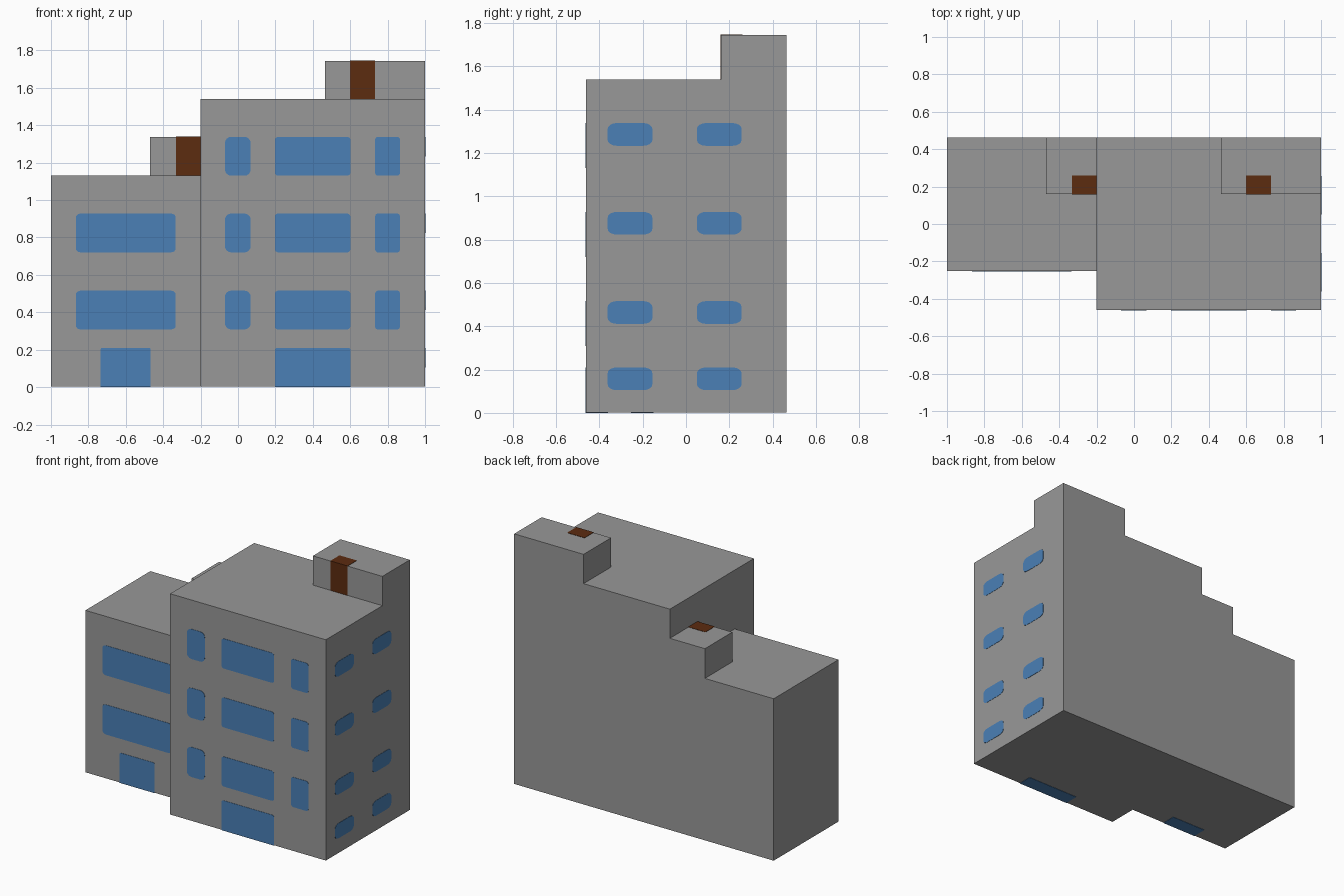
import bpy, bmesh, math

if "Cube" in bpy.data.objects:
    bpy.data.objects.remove(bpy.data.objects["Cube"])

OUT = 0.002  # how far panels stand proud of the walls


def material(name, rgb):
    m = bpy.data.materials.new(name)
    m.diffuse_color = (*rgb, 1)
    m.use_nodes = True
    m.node_tree.nodes["Principled BSDF"].inputs["Base Color"].default_value = m.diffuse_color
    return m


GREY = material("concrete grey", (0.314, 0.314, 0.314))
BLUE = material("window blue", (0.069, 0.216, 0.468))
BROWN = material("door brown", (0.107, 0.025, 0.005))


def finish(name, bm, mat):
    bmesh.ops.recalc_face_normals(bm, faces=bm.faces[:])
    me = bpy.data.meshes.new(name)
    bm.to_mesh(me)
    bm.free()
    me.materials.append(mat)
    ob = bpy.data.objects.new(name, me)
    bpy.context.collection.objects.link(ob)
    return ob


def box(name, x, y, z, mat):
    bm = bmesh.new()
    bmesh.ops.create_cube(bm, size=1)
    for v in bm.verts:
        for i, (lo, hi) in enumerate((x, y, z)):
            v.co[i] = hi if v.co[i] > 0 else lo
    return finish(name, bm, mat)


def panel(name, wall, u, z, ru, rz, side=False, door=False, depth=0.004):
    """Rounded panel set in a front wall (y = wall) or a right wall (x = wall)."""
    pts = []
    corners = ((u[1], z[1], -1, -1, 0), (u[0], z[1], 1, -1, 90),
               (u[0], z[0], 1, 1, 180), (u[1], z[0], -1, 1, 270))
    for cu, cz, su, sz, start in corners:
        if door and sz > 0:  # doors have square feet
            pts.append((cu, cz))
            continue
        for k in range(5):
            a = math.radians(start + 22.5 * k)
            pts.append((cu + su * ru + ru * math.cos(a), cz + sz * rz + rz * math.sin(a)))
    bm = bmesh.new()
    rings = []
    for d in (-OUT, depth):
        rings.append([bm.verts.new((wall - d, p, q) if side else (p, wall + d, q)) for p, q in pts])
    bm.faces.new(rings[0])
    bm.faces.new(rings[1])
    n = len(pts)
    for i in range(n):
        j = (i + 1) % n
        bm.faces.new((rings[0][i], rings[0][j], rings[1][j], rings[1][i]))
    return finish(name, bm, BLUE)


# Building blocks and rooftop stair huts
BACK, FRONT, LOW_FRONT, HUT = 0.463, -0.461, -0.251, 0.161
box("low_wing", (-1, -0.2), (LOW_FRONT, BACK), (OUT, 1.13), GREY)
box("tall_wing", (-0.2, 1), (FRONT, BACK), (OUT, 1.54), GREY)
box("low_roof_hut", (-0.47, -0.2), (HUT, BACK), (1.13, 1.337), GREY)
box("tall_roof_hut", (0.465, 1), (HUT, BACK), (1.54, 1.744), GREY)

# Rooftop doors, reaching through the hut roofs
box("low_roof_door", (-0.332, -0.2), (HUT - OUT, 0.26), (1.13, 1.337 + OUT), BROWN)
box("tall_roof_door", (0.6, 0.733), (HUT - OUT, 0.26), (1.54, 1.744 + OUT), BROWN)

# Front windows
rows = ((0.308, 0.516), (0.72, 0.928), (1.13, 1.338))
for r, z in enumerate(rows):
    for c, (u, ru, rz) in enumerate((((-0.07, 0.068), 0.034, 0.034),
                                     ((0.197, 0.601), 0.02, 0.016),
                                     ((0.733, 0.866), 0.016, 0.016))):
        panel(f"tall_front_window_{r}_{c}", FRONT, u, z, ru, rz)
    if r < 2:
        panel(f"low_front_window_{r}", LOW_FRONT, (-0.867, -0.333), z, 0.028, 0.02)

# Ground floor entrances
panel("tall_entrance", FRONT, (0.197, 0.601), (0, 0.21), 0.014, 0.01, door=True, depth=0.1)
panel("low_entrance", LOW_FRONT, (-0.735, -0.467), (0, 0.21), 0.01, 0.01, door=True, depth=0.1)

# Right side windows
for r, top in enumerate((0.21, 0.516, 0.928, 1.338)):
    for c, u in enumerate(((-0.362, -0.155), (0.05, 0.257))):
        panel(f"side_window_{r}_{c}", 1, u, (top - 0.105, top), 0.042, 0.028, side=True)
